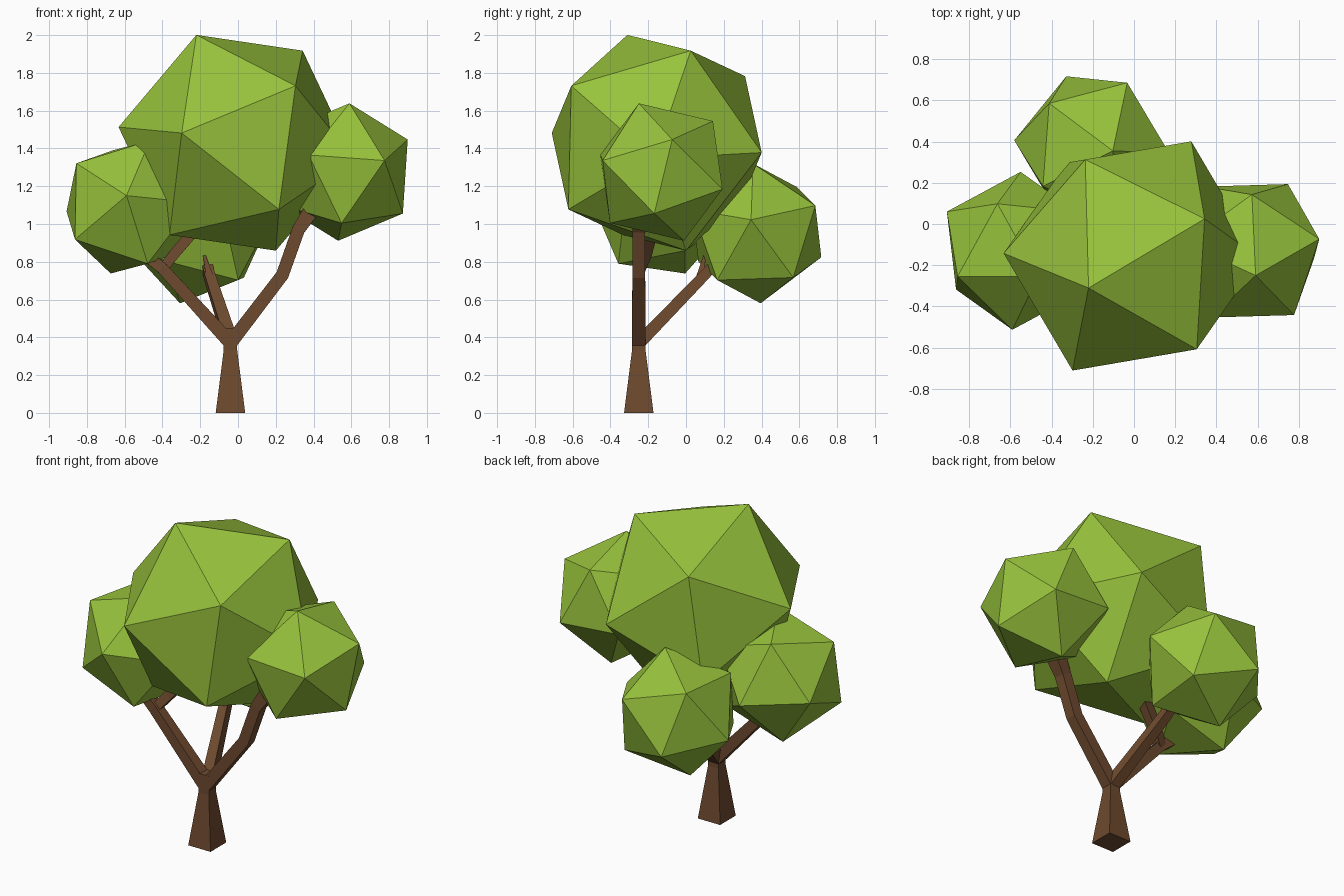
import bpy, bmesh, math
from mathutils import Vector, Matrix

if "Cube" in bpy.data.objects:
    bpy.data.objects.remove(bpy.data.objects["Cube"])


def material(name, rgb):
    m = bpy.data.materials.new(name)
    m.diffuse_color = (*rgb, 1)
    m.use_nodes = True
    m.node_tree.nodes["Principled BSDF"].inputs["Base Color"].default_value = m.diffuse_color
    return m


LEAF = material("leaf", (0.31, 0.54, 0.045))
BARK = material("bark", (0.155, 0.068, 0.028))


def finish(bm, name, mat):
    bmesh.ops.recalc_face_normals(bm, faces=bm.faces)
    me = bpy.data.meshes.new(name)
    bm.to_mesh(me)
    bm.free()
    me.materials.append(mat)
    ob = bpy.data.objects.new(name, me)
    bpy.context.collection.objects.link(ob)
    return ob


def foliage(name, center, r, pole, near):
    """Icosahedron turned so one corner points along pole, a neighbour towards near."""
    a = Vector(pole).normalized()
    side = Vector(near)
    side = (side - a * side.dot(a)).normalized()
    b = (a + 2 * side) / math.sqrt(5)
    dirs = [a] + [Matrix.Rotation(math.radians(72 * i), 3, a) @ b for i in range(5)]
    bm = bmesh.new()
    for d in dirs:
        for s in (1, -1):
            bm.verts.new(Vector(center) + d * r * s)
    bmesh.ops.convex_hull(bm, input=bm.verts)
    return finish(bm, name, LEAF)


def limb(name, path, side):
    """Square tube through (x, y, z, half width) points; side = reference axis."""
    pts = [Vector(p[:3]) for p in path]
    bm = bmesh.new()
    rings = []
    for i, p in enumerate(pts):
        steps = [pts[j + 1] - pts[j] for j in (i - 1, i) if 0 <= j < len(pts) - 1]
        t = sum((s.normalized() for s in steps), Vector()).normalized()
        u = Vector(side)
        u = (u - t * u.dot(t)).normalized()
        v = t.cross(u)
        h = path[i][3]
        rings.append([bm.verts.new(p + u * h * a + v * h * b)
                      for a, b in ((1, 1), (-1, 1), (-1, -1), (1, -1))])
    for lo, hi in zip(rings, rings[1:]):
        for k in range(4):
            n = (k + 1) % 4
            bm.faces.new((lo[k], lo[n], hi[n], hi[k]))
    bm.faces.new(rings[0])
    bm.faces.new(rings[-1])
    return finish(bm, name, BARK)


# Leaf clumps
foliage("crown_foliage", (-0.01, -0.155, 1.43), 0.628, (-.21, -.155, .57), (.36, .185, .48))
foliage("right_foliage", (0.56, -0.13, 1.275), 0.384, (.03, -.12, .365), (.34, .06, .165))
foliage("left_foliage", (-0.57, -0.13, 1.09), 0.388, (-.02, -.38, .06), (-.28, -.15, .23))
foliage("back_foliage", (-0.205, 0.375, 0.95), 0.384, (.175, .315, .15), (-.205, .215, .25))

# Trunk and branches
Y, X = (0, 1, 0), (1, 0, 0)
limb("trunk", [(-.04, -.25, 0, .078), (-.04, -.25, .33, .036), (-.04, -.25, .45, .036)], Y)
limb("right_branch", [(-.04, -.25, .37, .036), (.235, -.25, .73, .034),
                      (.32, -.25, .97, .034), (.42, -.23, 1.12, .045)], Y)
limb("left_branch", [(-.04, -.25, .37, .036), (-.40, -.25, .765, .030),
                     (-.52, -.23, .86, .030)], Y)
limb("left_twig", [(-.41, -.25, .75, .026), (-.33, -.21, .85, .028),
                   (-.20, -.17, 1.0, .028)], Y)
limb("back_branch", [(-.04, -.24, .38, .034), (-.15, .09, .72, .028),
                     (-.18, .20, .84, .026)], X)
limb("back_twig", [(-.145, .07, .70, .022), (-.18, .10, .84, .006)], X)
